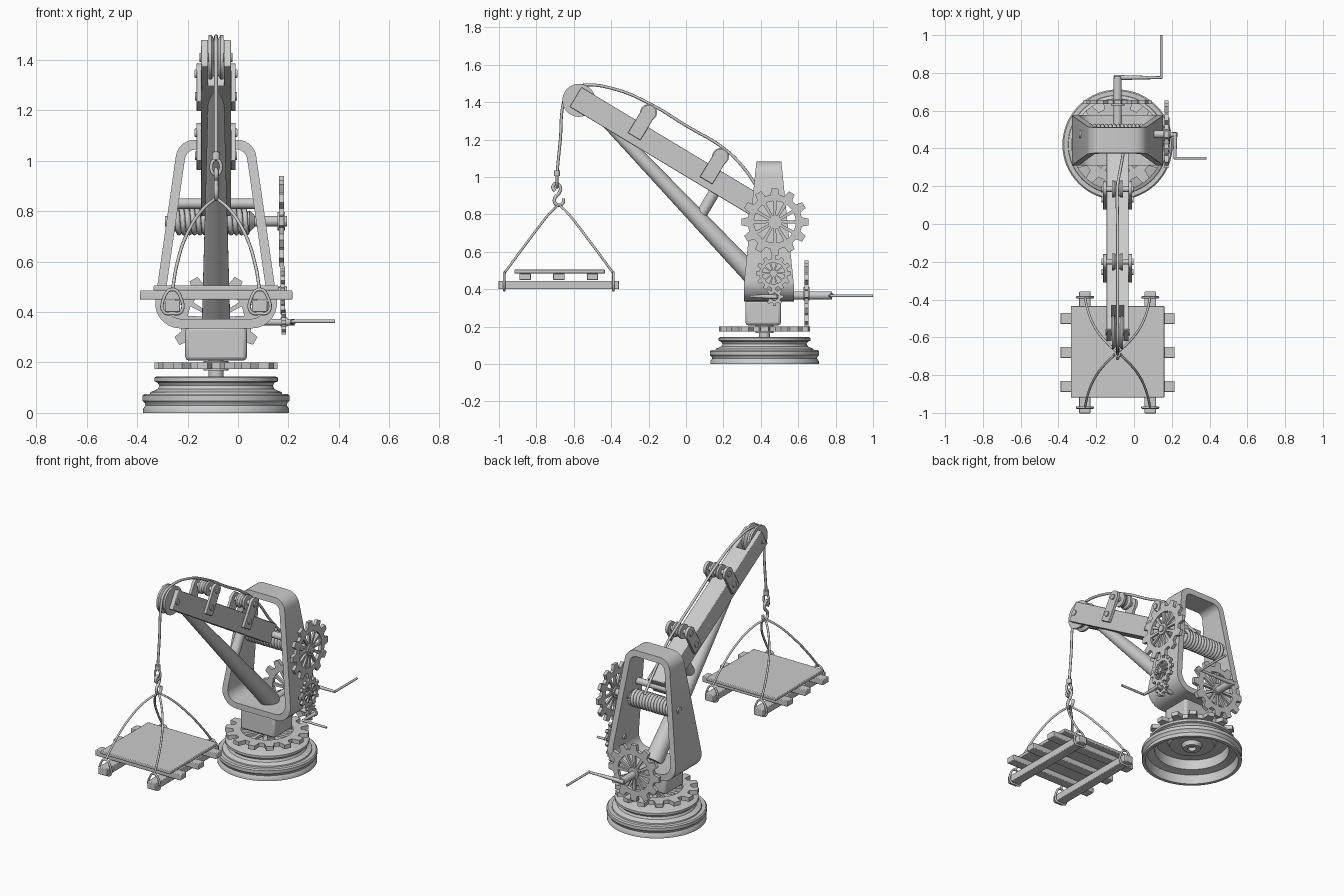
import bpy, bmesh
from math import sin, cos, pi, radians, tan
from mathutils import Vector, Matrix

if "Cube" in bpy.data.objects:
    bpy.data.objects.remove(bpy.data.objects["Cube"])

CX, CY = -0.087, 0.42          # slewing axis
PY = -0.68                     # load centre

def mesh_obj(name, verts, faces):
    me = bpy.data.meshes.new(name)
    me.from_pydata(verts, [], faces)
    bm = bmesh.new(); bm.from_mesh(me)
    bmesh.ops.recalc_face_normals(bm, faces=bm.faces)
    bm.to_mesh(me); bm.free()
    ob = bpy.data.objects.new(name, me)
    bpy.context.collection.objects.link(ob)
    return ob

def box(name, loc, size, rx=0, bevel=0.004):
    x, y, z = (s / 2 for s in size)
    v = [(i * x, j * y, k * z) for i in (-1, 1) for j in (-1, 1) for k in (-1, 1)]
    ob = mesh_obj(name, v, [(0, 1, 3, 2), (4, 6, 7, 5), (0, 4, 5, 1), (2, 3, 7, 6), (0, 2, 6, 4), (1, 5, 7, 3)])
    ob.location = loc
    ob.rotation_euler.x = rx
    if bevel:
        m = ob.modifiers.new("bevel", 'BEVEL')
        m.width, m.segments = bevel, 2
    return ob

def orient(ob, loc, axis):
    ob.location = loc
    ob.rotation_euler = Vector(axis).to_track_quat('Z', 'Y').to_euler()
    return ob

def lathe(name, prof, loc=(0, 0, 0), axis=(0, 0, 1), n=32):
    verts = [(r * cos(2 * pi * i / n), r * sin(2 * pi * i / n), z) for r, z in prof for i in range(n)]
    faces = [(j * n + i, j * n + (i + 1) % n, (j + 1) * n + (i + 1) % n, (j + 1) * n + i)
             for j in range(len(prof) - 1) for i in range(n)]
    ob = mesh_obj(name, verts, faces)
    bm = bmesh.new(); bm.from_mesh(ob.data)
    bmesh.ops.remove_doubles(bm, verts=bm.verts, dist=1e-5)
    bmesh.ops.recalc_face_normals(bm, faces=bm.faces)
    bm.to_mesh(ob.data); bm.free()
    return orient(ob, loc, axis)

def rod(name, a, b, r, r2=None, n=24):
    a, b = Vector(a), Vector(b)
    L = (b - a).length
    r2 = r if r2 is None else r2
    return lathe(name, [(0, 0), (r, 0), (r2, L), (0, L)], a, b - a, n)

def rope(name, pts, r=0.007, smooth=True, cyclic=False):
    cu = bpy.data.curves.new(name, 'CURVE')
    cu.dimensions = '3D'
    cu.bevel_depth, cu.bevel_resolution, cu.resolution_u = r, 2, 5
    cu.use_fill_caps = True
    s = cu.splines.new('BEZIER' if smooth else 'POLY')
    ps = s.bezier_points if smooth else s.points
    ps.add(len(pts) - 1)
    for p, co in zip(ps, pts):
        if smooth:
            p.co = co
            p.handle_left_type = p.handle_right_type = 'AUTO'
        else:
            p.co = (*co, 1)
    s.use_cyclic_u = cyclic
    ob = bpy.data.objects.new(name, cu)
    bpy.context.collection.objects.link(ob)

def gear(name, loc, axis, r, thick, teeth, spokes, rim=0.62, root=0.81, hub=0.2):
    # toothed rim
    verts, faces, n, h = [], [], teeth * 4, thick / 2
    for t in range(teeth):
        for off, rr in ((-.32, root), (-.19, 1), (.19, 1), (.32, root)):
            a = 2 * pi * (t + off) / teeth
            c, s = cos(a) * r, sin(a) * r
            verts += [(c * rr, s * rr, -h), (c * rr, s * rr, h), (c * rim, s * rim, h), (c * rim, s * rim, -h)]
    for i in range(n):
        j = (i + 1) % n
        faces += [(i * 4 + k, j * 4 + k, j * 4 + (k + 1) % 4, i * 4 + (k + 1) % 4) for k in range(4)]
    # tapered spokes
    for s in range(spokes):
        m = Matrix.Rotation(2 * pi * s / spokes, 3, 'Z')
        b = len(verts)
        for x, w in ((hub * .8, .035), (rim * 1.08, .055)):
            verts += [tuple(m @ Vector((x * r, y * w * r, z * h * .7))) for y, z in ((-1, -1), (1, -1), (1, 1), (-1, 1))]
        faces += [(b + k, b + (k + 1) % 4, b + 4 + (k + 1) % 4, b + 4 + k) for k in range(4)]
    orient(mesh_obj(name, verts, faces), loc, axis)
    hr = hub * r
    lathe(name + "_hub", [(0, -h * 1.5), (hr, -h * 1.5), (hr, h * 1.5), (0, h * 1.5)], loc, axis, 20)

# turned base, hollow underneath
lathe("base", [(0, .145), (.235, .145), (.245, .14), (.245, .125), (.232, .12), (.225, .108), (.232, .094),
               (.26, .082), (.262, .075), (.285, .075), (.292, .068), (.292, .048), (.283, .04), (.28, .03),
               (.29, .015), (.29, 0), (.27, 0), (.262, .055), (.215, .065), (.21, .125), (.14, .125),
               (.13, .105), (.06, .105), (.05, .08), (.025, .08), (.02, .1), (0, .1)], (CX, CY, 0), n=64)
rod("slew_shaft", (CX, CY, .14), (CX, CY, .22), .03)
gear("slew_gear", (CX, CY, .187), (0, 0, 1), .245, .026, 14, 12)
box("pedestal", (CX, .413, .275), (.245, .19, .135), bevel=.015)

# tapered frame loop with rounded corners
def rounded(corners, radii, seg=7):
    out, n = [], len(corners)
    for i, r in enumerate(radii):
        p = Vector(corners[i])
        a, b = (Vector(corners[i - 1]) - p).normalized(), (Vector(corners[(i + 1) % n]) - p).normalized()
        half = a.angle(b) / 2
        c = p + (a + b).normalized() * r / sin(half)
        s, e = p + a * r / tan(half) - c, p + b * r / tan(half) - c
        ang = s.angle_signed(e)
        for k in range(seg + 1):
            t = -ang * k / seg
            out.append((c.x + s.x * cos(t) - s.y * sin(t), c.y + s.x * sin(t) + s.y * cos(t)))
    return out
outer = rounded([(-.257, .335), (.257, .335), (.15, 1.083), (-.15, 1.083)], [.1, .1, .075, .075])
inner = rounded([(-.215, .372), (.215, .372), (.118, 1.045), (-.118, 1.045)], [.07, .07, .045, .045])
fv, ff = [], []
for o, i in zip(outer, inner):
    for (x, z), s in ((o, -1), (o, 1), (i, 1), (i, -1)):
        d = .134 - .067 * max(0, (z - .42) / .66)
        fv.append((CX + x, .443 + s * d, z))
n = len(outer)
for i in range(n):
    j = (i + 1) % n
    ff += [(i * 4 + k, j * 4 + k, j * 4 + (k + 1) % 4, i * 4 + (k + 1) % 4) for k in range(4)]
mesh_obj("frame", fv, ff)

# boom with forked tip
A = radians(-31)
D, N = Vector((0, cos(A), sin(A))), Vector((0, -sin(A), cos(A)))
TIP = Vector((CX, -.59, 1.428))
box("boom", TIP + D * .655, (.118, 1.01, .122), A)
for s in (-1, 1):
    box("boom_cheek", TIP + D * .085 + Vector((s * .045, 0, 0)), (.028, .17, .122), A)
SH = Vector((CX, -.573, 1.41))
X = Vector((1, 0, 0))

def wheel(name, c, r, w):
    lathe(name, [(0, -w), (r, -w), (r, -w * .6), (r * .8, -w * .2), (r * .8, w * .2), (r, w * .6), (r, w), (0, w)], c, X, 40)
wheel("tip_sheave", SH, .088, .03)
rod("sheave_pin", SH - X * .065, SH + X * .065, .018)

# rope guide rollers on the boom
for y, z in ((-.2, 1.345), (.185, 1.11)):
    c = Vector((CX, y, z))
    wheel("guide_roller", c, .045, .03)
    rod("guide_pin", c - X * .085, c + X * .085, .015)
    for s in (-1, 1):
        q = c + X * s * .068
        box("guide_bracket", q - N * .075, (.018, .078, .15), A, .003)
        rod("guide_bracket_eye", q - X * .009, q + X * .009, .04)
        for v in (.0, .105):
            rod("bracket_bolt", q - N * v, q - N * v + X * s * .016, .017, n=12)

# strut and brace under the boom
rod("strut", (CX, .455, .37), (CX, -.43, 1.3), .056, .03, 32)
rod("brace", (CX, .07, .78), (CX, .17, .95), .03)

# winch drum, rope coil and gear train
DY, DZ = .475, .76
rod("cross_bar", (CX - .17, .4, .83), (CX + .17, .4, .83), .021)
rod("drum", (-.255, DY, DZ), (.05, DY, DZ), .04)
rod("drum_collar", (.045, DY, DZ), (.065, DY, DZ), .045, .025)
rod("drum_axle", (-.29, DY, DZ), (.195, DY, DZ), .021)
turns = 14
rope("rope_coil", [(-.25 + .29 * i / (turns * 16), DY + .046 * cos(i * pi / 8), DZ + .046 * sin(i * pi / 8))
                   for i in range(turns * 16 + 1)], .0105, False)
gear("winch_gear", (.172, DY, DZ), X, .18, .02, 12, 12)
gear("idler_gear", (.178, .468, .485), X, .095, .018, 12, 10)
rod("idler_axle", (.1, .468, .485), (.195, .468, .485), .014)
gear("pinion", (.182, .473, .36), X, .05, .018, 8, 6, rim=.4, root=.7, hub=.35)
rod("pinion_axle", (.03, .473, .36), (.225, .473, .36), .013)
rod("side_crank_arm", (.217, .485, .36), (.217, .345, .363), .013, .007, 12)
rod("side_crank_handle", (.212, .348, .363), (.385, .348, .363), .007, n=12)

# rear slewing gear and crank
gear("rear_gear", (CX, .645, .375), (0, 1, 0), .18, .022, 12, 12)
rod("rear_axle", (CX, .45, .367), (CX, .78, .367), .022)
rod("rear_crank_arm", (CX - .02, .775, .367), (.148, .775, .365), .014, .007, 12)
rod("rear_crank_handle", (.144, .77, .365), (.144, 1.0, .365), .007, n=12)

# hoist rope from drum over the rollers to the hook
rope("hoist_rope", [(-.055, .5, .81), (-.055, .4, .92), (-.07, .3, 1.06), (CX, .2, 1.155), (CX, 0, 1.275),
                    (CX, -.19, 1.39), (CX, -.38, 1.47), (CX, -.56, 1.49), (CX, -.63, 1.463), (CX, -.655, 1.4),
                    (CX, -.672, 1.2), (CX, -.69, 1.02)], .008)
rod("rope_clamp", (CX, -.689, 1.035), (CX, -.69, 1.005), .016, n=16)
rope("rope_eye", [(CX + .019 * cos(a * pi / 4), -.69, .975 + .032 * sin(a * pi / 4)) for a in range(8)], .007, cyclic=True)
rope("hook", [(CX, -.7, .925), (CX, -.712, .945), (CX, -.695, .965), (CX, -.672, .945), (CX, -.678, .915),
              (CX, -.7, .89), (CX, -.702, .865), (CX, -.68, .848), (CX, -.658, .862), (CX, -.655, .885)], .009)

# pallet: deck, cross battens, runners, slings
box("pallet_deck", (CX, -.676, .495), (.495, .484, .02))
for y in (-.5, -.68, -.86):
    box("pallet_batten", (CX, y, .467), (.605, .06, .036))
for s in (-1, 1):
    rx = CX + s * .173
    box("pallet_runner", (rx, PY, .423), (.06, .645, .045))
    for t in (-1, 1):
        ey = PY + t * .292
        rope("sling", [(CX, PY, .853), (CX + s * .055, PY + t * .05, .805), (CX + s * .115, PY + t * .125, .71),
                       (CX + s * .155, PY + t * .215, .59), (rx, ey, .485)], .0065)
        rope("sling_loop", [(rx, ey, .49), (rx - .035, ey, .452), (rx - .034, ey, .4), (rx, ey, .394),
                            (rx + .034, ey, .4), (rx + .035, ey, .452)], .0065, cyclic=True)

# smooth round surfaces, keep hard edges
bpy.ops.object.select_all(action='DESELECT')
for ob in bpy.context.scene.objects:
    if ob.type == 'MESH':
        ob.select_set(True)
        bpy.context.view_layer.objects.active = ob
bpy.ops.object.shade_smooth_by_angle(angle=radians(35))
